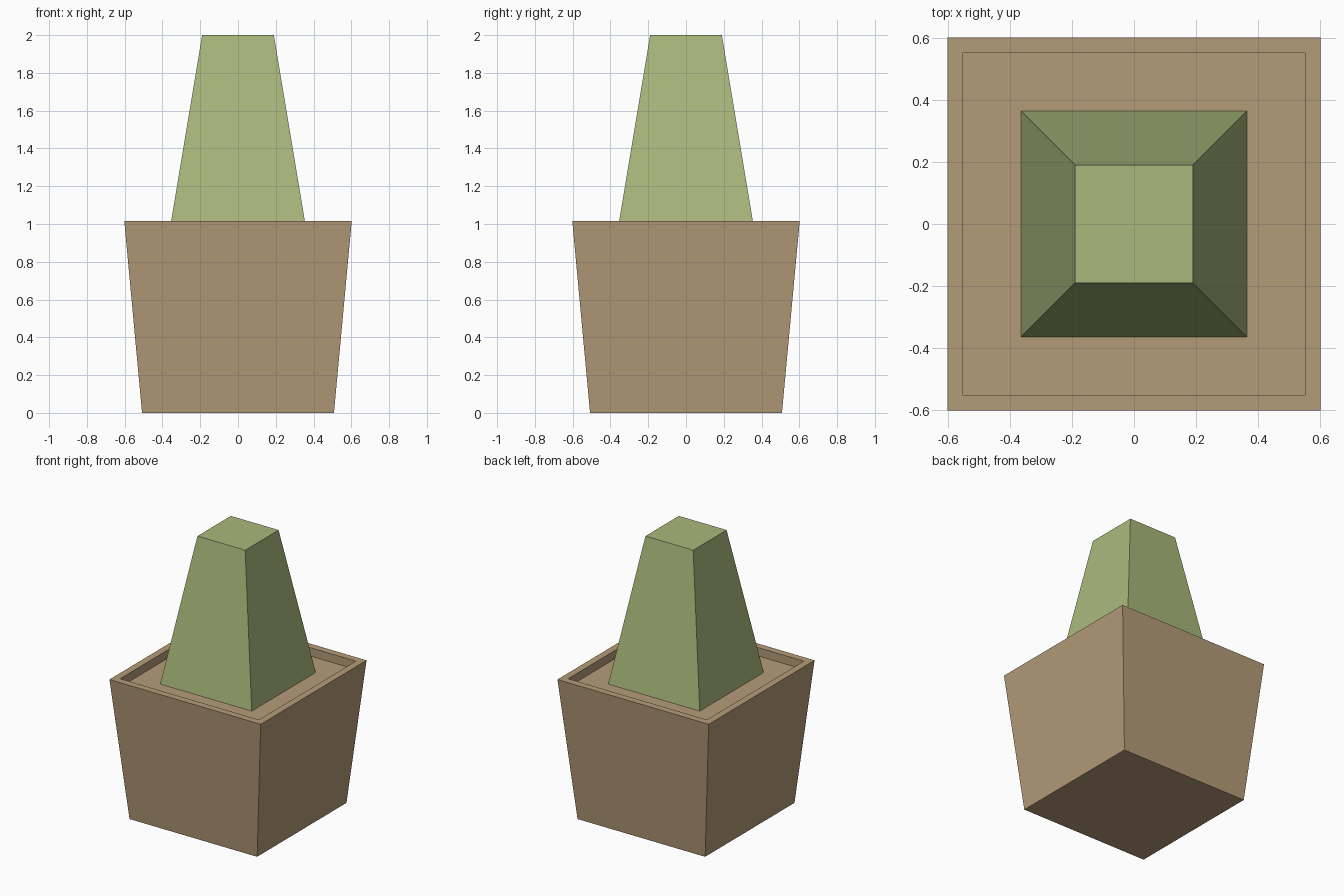
import bpy, bmesh

if "Cube" in bpy.data.objects:
    bpy.data.objects.remove(bpy.data.objects["Cube"])


def material(name, rgb):
    # sRGB 0-255 to linear
    lin = [((c / 255 + 0.055) / 1.055) ** 2.4 for c in rgb]
    m = bpy.data.materials.new(name)
    m.diffuse_color = (*lin, 1.0)
    m.use_nodes = True
    m.node_tree.nodes["Principled BSDF"].inputs["Base Color"].default_value = m.diffuse_color
    return m


def frustum(bm, half_bottom, half_top, z0, z1):
    """Square block whose sides taper between two heights; returns its top face."""
    bmesh.ops.create_cube(bm, size=2)
    for v in bm.verts:
        top = v.co.z > 0
        s = half_top if top else half_bottom
        v.co.x *= s
        v.co.y *= s
        v.co.z = z1 if top else z0
    bm.normal_update()
    return max(bm.faces, key=lambda f: f.calc_center_median().z)


def finish(bm, name, mat):
    bmesh.ops.recalc_face_normals(bm, faces=bm.faces)
    me = bpy.data.meshes.new(name)
    bm.to_mesh(me)
    bm.free()
    me.materials.append(mat)
    ob = bpy.data.objects.new(name, me)
    bpy.context.collection.objects.link(ob)
    return ob


brown = material("clay brown", (180, 156, 121))
green = material("leaf green", (170, 184, 124))

SOIL_Z, RIM_Z = 0.955, 1.015

# Pot: flared block with a shallow recess, vertical inner walls
bm = bmesh.new()
top = frustum(bm, 0.508, 0.602, 0.0, RIM_Z)
bmesh.ops.inset_region(bm, faces=[top], thickness=0.05, use_even_offset=True)
new = bmesh.ops.extrude_face_region(bm, geom=[top])["geom"]
bmesh.ops.translate(bm, vec=(0, 0, SOIL_Z - RIM_Z),
                    verts=[g for g in new if isinstance(g, bmesh.types.BMVert)])
if top.is_valid:  # remove the cap left over the recess
    bmesh.ops.delete(bm, geom=[top], context='FACES_ONLY')
finish(bm, "pot", brown)

# Plant: tapered block standing on the soil
bm = bmesh.new()
frustum(bm, 0.364, 0.19, SOIL_Z, 2.0)
finish(bm, "plant", green)
